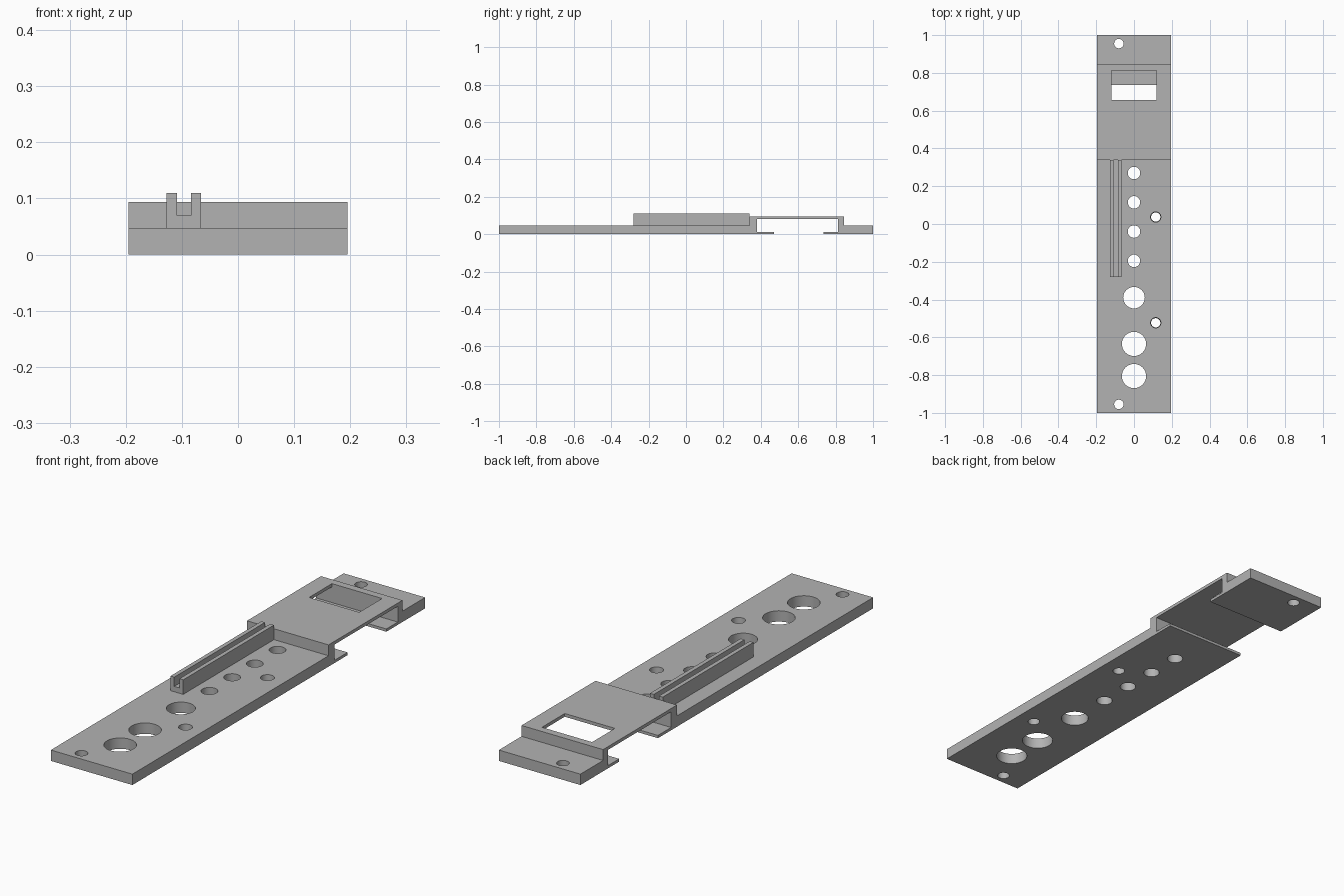
import bpy, bmesh

cube = bpy.data.objects.get("Cube")
if cube:
    bpy.data.objects.remove(cube, do_unlink=True)

HALF_WIDTH = 0.195
BASE_TOP = 0.047

grey = bpy.data.materials.new("plain grey")
grey.use_nodes = True
grey.diffuse_color = (0.45, 0.45, 0.45, 1)
grey.node_tree.nodes["Principled BSDF"].inputs["Base Color"].default_value = (0.45, 0.45, 0.45, 1)


def finish(name, bm):
    bmesh.ops.recalc_face_normals(bm, faces=bm.faces)
    mesh = bpy.data.meshes.new(name)
    bm.to_mesh(mesh)
    bm.free()
    mesh.materials.append(grey)
    obj = bpy.data.objects.new(name, mesh)
    bpy.context.collection.objects.link(obj)
    return obj


def extrude(name, points, offset):
    """Extrude a closed outline along the offset vector."""
    bm = bmesh.new()
    face = bm.faces.new([bm.verts.new(p) for p in points])
    result = bmesh.ops.extrude_face_region(bm, geom=[face], use_keep_orig=True)
    moved = [v for v in result["geom"] if isinstance(v, bmesh.types.BMVert)]
    bmesh.ops.translate(bm, verts=moved, vec=offset)
    return finish(name, bm)


def cylinder(name, x, y, bottom_r, top_r):
    bm = bmesh.new()
    bmesh.ops.create_cone(bm, cap_ends=True, segments=48,
                          radius1=bottom_r, radius2=top_r, depth=BASE_TOP + 0.02)
    bmesh.ops.translate(bm, verts=bm.verts, vec=(x, y, BASE_TOP / 2))
    return finish(name, bm)


def cut(target, cutter):
    mod = target.modifiers.new(cutter.name, "BOOLEAN")
    mod.operation = "DIFFERENCE"
    mod.solver = "EXACT"
    mod.object = cutter
    cutter.hide_render = True
    bpy.context.view_layer.objects.active = target
    bpy.ops.object.modifier_apply(modifier=mod.name)
    bpy.data.objects.remove(cutter, do_unlink=True)


# Long plate with a raised bridge, inner lips and end tab, as one side profile
side = [(-1, 0), (0.47, 0), (0.47, 0.012), (0.38, 0.012), (0.38, 0.08),
        (0.813, 0.08), (0.813, 0.012), (0.735, 0.012), (0.735, 0), (1, 0),
        (1, BASE_TOP), (0.845, BASE_TOP), (0.845, 0.094), (0.34, 0.094),
        (0.34, BASE_TOP), (-1, BASE_TOP)]
plate = extrude("base_plate", [(-HALF_WIDTH, y, z) for y, z in side],
                (2 * HALF_WIDTH, 0, 0))

# Rectangular window in the bridge top
x, y0, y1 = 0.12, 0.657, 0.813
window = extrude("window_cutter",
                 [(-x, y0, 0.05), (x, y0, 0.05), (x, y1, 0.05), (-x, y1, 0.05)],
                 (0, 0, 0.1))
cut(plate, window)

# Centre row of holes: (y, radius)
for y, r in [(0.27, 0.033), (0.115, 0.033), (-0.04, 0.033), (-0.195, 0.033),
             (-0.39, 0.057), (-0.635, 0.064), (-0.805, 0.064)]:
    cut(plate, cylinder("centre_hole", 0, y, r, r))

# End mounting holes
for y in (-0.955, 0.955):
    cut(plate, cylinder("mounting_hole", -0.08, y, 0.025, 0.025))

# Tapered side holes
for y in (0.037, -0.523):
    cut(plate, cylinder("tapered_hole", 0.115, y, 0.024, 0.028))

# Grooved rail standing on the plate
left, right, top, groove = -0.127, -0.066, 0.11, 0.07
rail_profile = [(left, BASE_TOP), (right, BASE_TOP), (right, top), (-0.084, top),
                (-0.084, groove), (-0.109, groove), (-0.109, top), (left, top)]
rail = extrude("grooved_rail", [(px, -0.28, pz) for px, pz in rail_profile],
               (0, 0.62, 0))

# Smooth hole walls, crisp edges elsewhere
bpy.ops.object.select_all(action="DESELECT")
plate.select_set(True)
bpy.context.view_layer.objects.active = plate
bpy.ops.object.shade_smooth_by_angle(angle=0.5)
